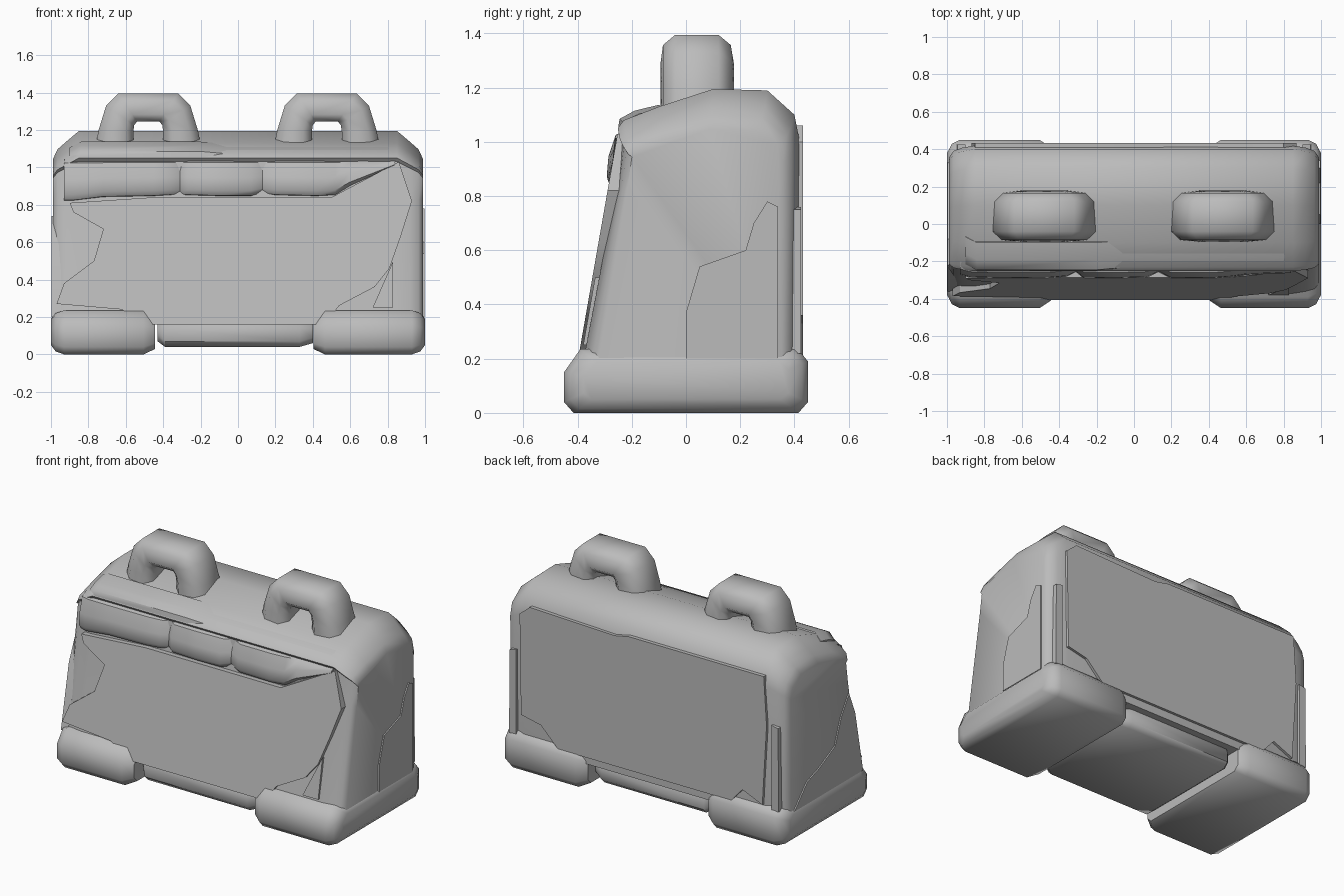
import bpy, bmesh, math

if "Cube" in bpy.data.objects:
    bpy.data.objects.remove(bpy.data.objects["Cube"], do_unlink=True)

concrete = bpy.data.materials.new("concrete_grey")
concrete.use_nodes = True
GREY = (0.5, 0.5, 0.5, 1)
concrete.diffuse_color = GREY
concrete.node_tree.nodes["Principled BSDF"].inputs["Base Color"].default_value = GREY


def loft(name, rings, angle=45):
    """Skin closed rings of equal length and cap both ends."""
    bm = bmesh.new()
    rows = [[bm.verts.new(p) for p in ring] for ring in rings]
    for a, b in zip(rows, rows[1:]):
        for i in range(len(a)):
            j = (i + 1) % len(a)
            bm.faces.new((a[i], a[j], b[j], b[i]))
    bm.faces.new(rows[0][::-1])
    bm.faces.new(rows[-1])
    bmesh.ops.recalc_face_normals(bm, faces=bm.faces)
    mesh = bpy.data.meshes.new(name)
    bm.to_mesh(mesh)
    bm.free()
    mesh.materials.append(concrete)
    ob = bpy.data.objects.new(name, mesh)
    bpy.context.collection.objects.link(ob)
    bpy.ops.object.select_all(action="DESELECT")
    ob.select_set(True)
    bpy.context.view_layer.objects.active = ob
    bpy.ops.object.shade_smooth_by_angle(angle=math.radians(angle))
    return ob


def plate(name, outline, place, depth=0.05):
    """Slab whose outline is put on a surface by place(u, v, depth)."""
    return loft(name, [[place(u, v, d) for u, v in outline] for d in (depth, 0)], 30)


# Main body: sloped section that shrinks towards both ends
section = [(-.385, .16), (-.255, .84), (-.235, 1.03), (-.252, 1.05), (-.23, 1.08),
           (-.1, 1.13), (.1, 1.195), (.3, 1.19), (.4, 1.1), (.42, 1.0), (.415, .16)]


def body_ring(x, inset, drop):
    return [(x, y * (1 - inset), z - drop * max(0, (z - .8) / .4)) for y, z in section]


half = [(.85, 0, 0), (.92, .03, .06), (.965, .07, .1), (.988, .15, .15)]
stations = [(-x, i, d) for x, i, d in reversed(half)] + half
loft("main_body", [body_ring(*s) for s in stations])

# Chipped front face
front = [(-.9, .81), (-.88, .76), (-.72, .67), (-.77, .5), (-.93, .38), (-.97, .27),
         (-.62, .24), (-.5, .16), (.47, .16), (.54, .26), (.73, .36), (.81, .46),
         (.87, .63), (.93, .82), (.86, 1.03), (.5, .84), (-.45, .84)]
plate("front_panel", front, lambda x, z, d: (x, -.405 + .175 * (z - .16) + d, z))

# Chipped rear face
rear = [(-.87, .75), (-.84, .24), (-.7, .3), (-.62, .21), (.6, .21), (.72, .33),
        (.86, .36), (.87, 1.0), (.8, 1.06), (.2, 1.04), (.1, 1.06), (-.85, 1.06)]
plate("rear_panel", rear, lambda x, z, d: (x, .432 - d, z))

# Shallow broken layers on both ends
end_a = [(0, .2), (0, .37), (.05, .54), (.22, .6), (.25, .7), (.3, .78),
         (.34, .76), (.34, .2)]
end_b = [(.33, .2), (.2, .34), (.08, .38), (-.08, .46), (-.14, .62), (-.22, .74),
         (-.28, .6), (-.36, .2)]
plate("left_end_layer", end_a, lambda y, z, d: (.996 - d, y, z))
plate("right_end_layer", end_b, lambda y, z, d: (-.996 + d, y, z))

# Thin splinters standing on the front and rear corners
shard = [(.72, .25), (.83, .25), (.83, .5)]
plate("front_left_shard", shard, lambda x, z, d: (x, -.395 + .175 * (z - .16) + d, z))
rear_strip = [(.9, .22), (.95, .22), (.945, .75), (.9, .76)]
for side, label in ((1, "left"), (-1, "right")):
    plate(label + "_rear_splinter", rear_strip,
          lambda x, z, d: (side * x, .424 - d, z))


# Crumbled lip above the front face: (x, bulge, bottom height)
lip_stations = [(-.93, -.01, .82), (-.88, .005, .82), (-.72, .01, .84), (-.45, .008, .845),
                (-.36, 0, .85), (-.31, -.025, .85), (-.27, .008, .85), (-.1, .01, .845),
                (.07, .005, .845), (.13, -.025, .86), (.2, .01, .85), (.42, .01, .845),
                (.52, .002, .85), (.6, -.01, .9), (.84, -.02, 1.01)]


def lip_ring(x, bulge, low):
    h = 1.045 - low
    shape = [(-.22, 0), (-.262, .02), (-.282, .15), (-.276, .5), (-.25, .9), (-.2, 1)]
    return [(x, y - (bulge if i < 5 else 0), low + h * t)
            for i, (y, t) in enumerate(shape)]


loft("crumbled_lip", [lip_ring(*s) for s in lip_stations])

# Rounded beam along the top front edge
beam = [(-.2, 1.06), (-.25, 1.055), (-.245, 1.085), (-.19, 1.115), (-.1, 1.137), (-.05, 1.1)]
loft("top_beam", [[(x, y + s, z - s) for y, z in beam]
                  for x, s in ((-.9, .03), (-.84, 0), (-.2, 0), (-.06, .012), (.8, .012), (.88, .04))])

# Feet: chamfered section with narrowed ends
foot = [(-.45, .04), (-.45, .15), (-.39, .235), (.41, .24), (.45, .19),
        (.45, .04), (.415, 0), (-.415, 0)]


def foot_ring(x, shrink):
    return [(x, y * (1 - shrink), .12 + (z - .12) * (1 - 2.6 * shrink)) for y, z in foot]


def make_foot(name, side, inner):
    loft(name, [foot_ring(side * x, s) for x, s in
                ((inner, .09), (inner + .06, 0), (.93, 0), (.975, .05), (1, .16))], 50)


make_foot("left_foot", 1, .405)
make_foot("right_foot", -1, .445)


# Low slab between the feet
def slab_ring(x, y, low):
    return [(x, -y, low + .03), (x, -y + .03, low), (x, y - .03, low), (x, y, low + .03),
            (x, y, .14), (x, y - .03, .2), (x, -y + .03, .2), (x, -y, .14)]


loft("centre_slab", [slab_ring(-.43, .34, .07), slab_ring(-.39, .38, .04),
                     slab_ring(.33, .38, .04), slab_ring(.4, .34, .06)])

# Lifting handles: chamfered section swept through an arch
arch = [((-.285, 1.1), (-.08, 1.1)), ((-.265, 1.2), (-.08, 1.19)),
        ((-.225, 1.33), (-.075, 1.225)), ((-.16, 1.395), (-.06, 1.245))]
arch += [((-o[0], o[1]), (-i[0], i[1])) for o, i in reversed(arch)]


def handle_ring(cx, outer, inner):
    ring = []
    for y, t in ((-.04, 0), (.12, 0), (.165, .25), (.178, .75),
                 (.14, 1), (-.05, 1), (-.095, .75), (-.085, .25)):
        x, z = (o + (i - o) * t for o, i in zip(outer, inner))
        ring.append((cx + x, y, z))
    return ring


for cx, label in ((.475, "left"), (-.48, "right")):
    loft(label + "_handle", [handle_ring(cx, o, i) for o, i in arch], 60)
